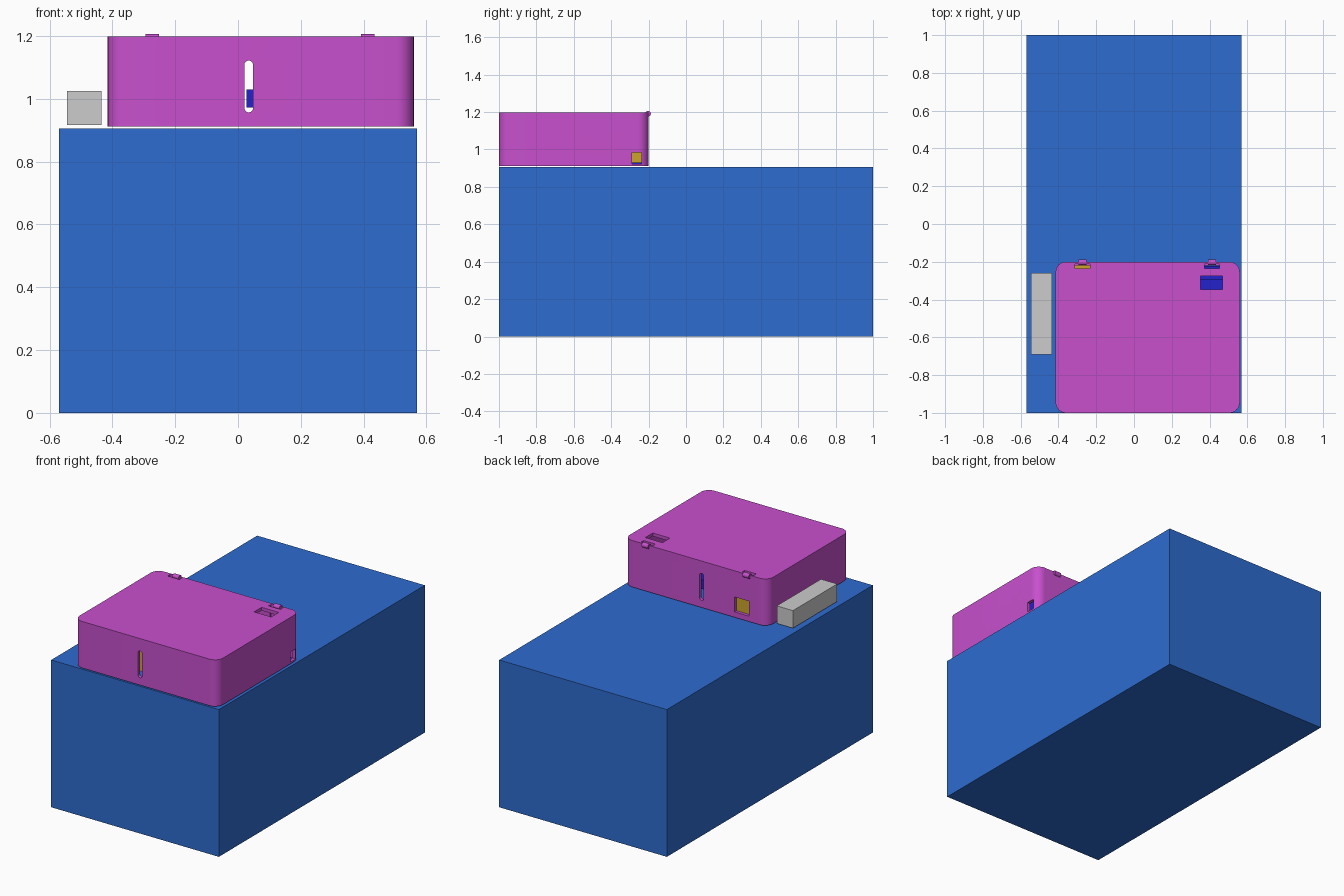
import bpy, bmesh, math
from mathutils import Matrix, Vector

if "Cube" in bpy.data.objects:
    bpy.data.objects.remove(bpy.data.objects["Cube"])


def material(name, rgb):
    m = bpy.data.materials.new(name)
    lin = [(c / 255 / 12.92) if c < 11 else ((c / 255 + 0.055) / 1.055) ** 2.4 for c in rgb]
    m.diffuse_color = (*lin, 1)
    m.use_nodes = True
    m.node_tree.nodes["Principled BSDF"].inputs["Base Color"].default_value = m.diffuse_color
    return m


BLUE = material("base blue", (46, 108, 208))
PURPLE = material("cover purple", (200, 80, 206))
GOLD = material("gold", (204, 164, 42))
NAVY = material("deep blue", (34, 34, 204))
GREY = material("light grey", (204, 204, 204))


def prism(name, outline, depth, mat=None, matrix=None):
    """Extrude a 2D outline along local z by depth."""
    bm = bmesh.new()
    face = bm.faces.new([bm.verts.new((u, v, 0)) for u, v in outline])
    ext = bmesh.ops.extrude_face_region(bm, geom=[face])
    bmesh.ops.translate(bm, vec=(0, 0, depth),
                        verts=[e for e in ext["geom"] if isinstance(e, bmesh.types.BMVert)])
    if matrix:
        bm.transform(matrix)
    bmesh.ops.recalc_face_normals(bm, faces=bm.faces)
    me = bpy.data.meshes.new(name)
    bm.to_mesh(me)
    bm.free()
    ob = bpy.data.objects.new(name, me)
    bpy.context.collection.objects.link(ob)
    if mat:
        me.materials.append(mat)
    return ob


def rounded(x0, x1, y0, y1, r, n=8):
    """Rectangle outline with round corners."""
    pts = []
    for k, (cx, cy) in enumerate([(x1 - r, y1 - r), (x0 + r, y1 - r), (x0 + r, y0 + r), (x1 - r, y0 + r)]):
        for i in range(n + 1):
            a = math.pi / 2 * (k + i / n)
            pts.append((cx + r * math.cos(a), cy + r * math.sin(a)))
    return pts


def circle(u, v, r, n=32):
    return [(u + r * math.cos(2 * math.pi * i / n), v + r * math.sin(2 * math.pi * i / n)) for i in range(n)]


def box(name, x, y, z, mat=None):
    outline = [(x[0], y[0]), (x[1], y[0]), (x[1], y[1]), (x[0], y[1])]
    return prism(name, outline, z[1] - z[0], mat, Matrix.Translation((0, 0, z[0])))


def along_x(x):  # outline (y, z) extruded along +x
    return Matrix(((0, 0, 1, x), (1, 0, 0, 0), (0, 1, 0, 0), (0, 0, 0, 1)))


def along_y(y):  # outline (x, z) extruded along +y
    return Matrix(((1, 0, 0, 0), (0, 0, 1, y), (0, 1, 0, 0), (0, 0, 0, 1)))


def cut(target, cutter):
    mod = target.modifiers.new("cut", 'BOOLEAN')
    mod.operation, mod.solver, mod.object = 'DIFFERENCE', 'EXACT', cutter
    bpy.context.view_layer.objects.active = target
    bpy.ops.object.modifier_apply(modifier=mod.name)
    bpy.data.objects.remove(cutter)


def smooth(ob):
    bpy.ops.object.select_all(action='DESELECT')
    ob.select_set(True)
    bpy.context.view_layer.objects.active = ob
    bpy.ops.object.shade_smooth_by_angle(angle=math.radians(30))


# Large base block
box("base_block", (-0.57, 0.57), (-1, 1), (0, 0.905), BLUE)

# Cover: rounded shell open at the bottom
X0, X1, Y0, Y1, Z0, Z1, W = -0.415, 0.56, -1.0, -0.2, 0.912, 1.198, 0.02
cover = prism("cover", rounded(X0, X1, Y0, Y1, 0.055), Z1 - Z0, PURPLE, Matrix.Translation((0, 0, Z0)))
cut(cover, prism("cavity", rounded(X0 + W, X1 - W, Y0 + W, Y1 - W, 0.035), Z1 - W - Z0 + 0.05,
                 None, Matrix.Translation((0, 0, Z0 - 0.05))))

# Three vent slots through front and back walls
for x in (0.034, 0.072, 0.109):
    cut(cover, prism("vent", rounded(x - 0.0135, x + 0.0135, 0.957, 1.122, 0.0134), 1.0, None, along_y(-1.1)))

# Round ports in the right wall
for y, z, r in ((-0.543, 1.02, 0.04), (-0.428, 1.02, 0.04), (-0.363, 1.086, 0.012)):
    cut(cover, prism("port", circle(y, z, r), 0.1, None, along_x(0.5)))

# Square openings: right wall, back wall, lid
cut(cover, box("side_opening", (0.5, 0.6), (-0.29, -0.239), (0.923, 0.985)))
cut(cover, box("back_opening", (-0.29, -0.19), (-0.25, -0.15), (0.945, 1.037)))
cut(cover, box("lid_opening", (0.352, 0.469), (-0.347, -0.274), (1.1, 1.3)))

# Two clips with slots behind them on the back top edge
for side, x in (("left", -0.273), ("right", 0.413)):
    cut(cover, box("clip_slot", (x - 0.04, x + 0.04), (-0.236, -0.211), (1.1, 1.3)))
    clip = prism(side + "_clip", circle(-0.203, 1.191, 0.015, 20), 0.042, PURPLE, along_x(x - 0.021))
    smooth(clip)
smooth(cover)

# Parts inside the cover
box("gold_module", (-0.35, 0.0), (-0.88, -0.221), (0.93, 1.065), GOLD)
box("blue_module", (0.027, 0.5), (-0.37, -0.295), (0.973, 1.03), NAVY)
box("blue_board", (0.2, 0.5), (-0.36, -0.222), (0.915, 0.93), NAVY)
box("small_chip", (0.06, 0.11), (-0.45, -0.4), (0.965, 0.983), GREY)

# Grey block beside the cover
box("side_block", (-0.545, -0.435), (-0.69, -0.26), (0.917, 1.025), GREY)
